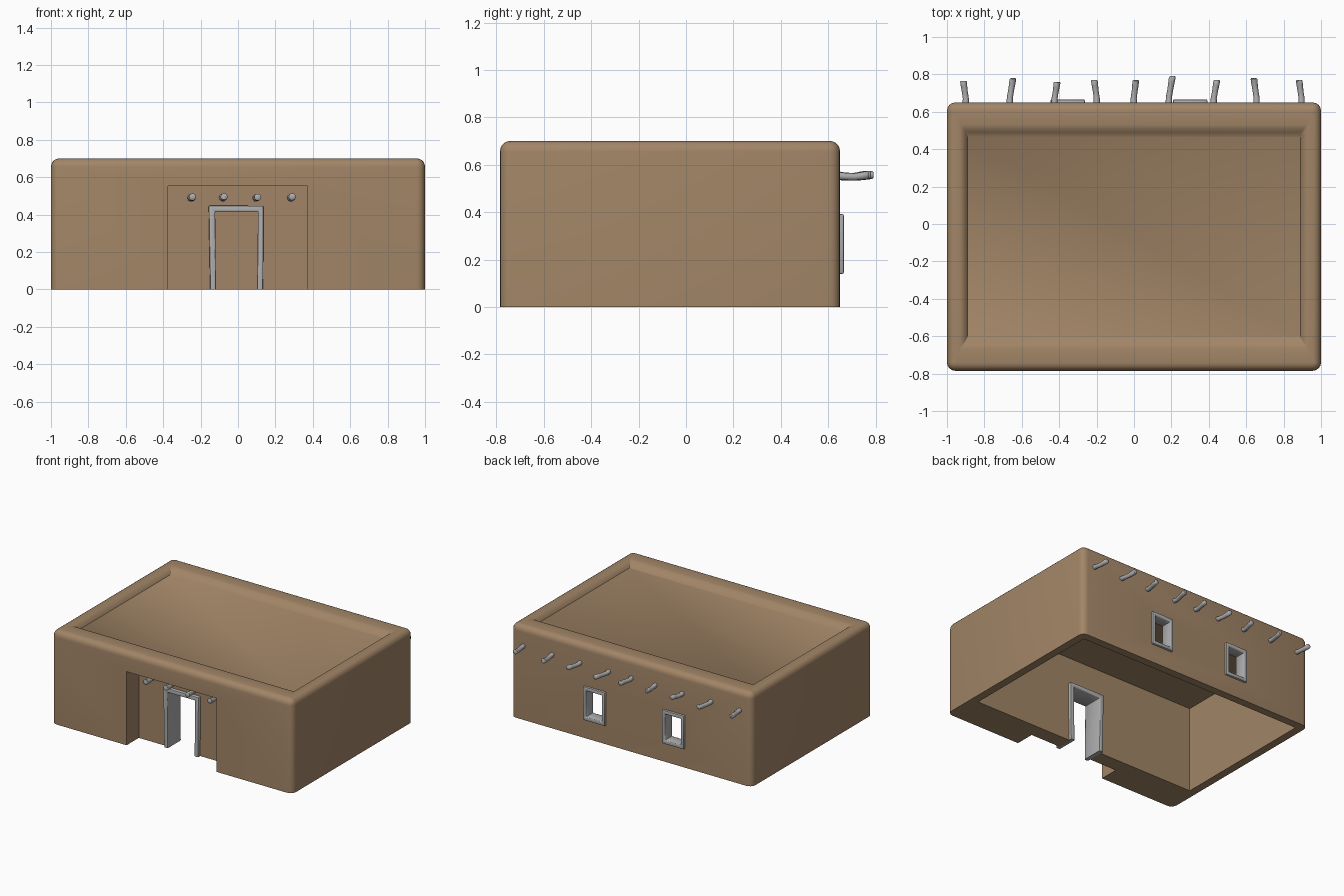
import bpy, bmesh, math, random
from mathutils import Vector

if "Cube" in bpy.data.objects:
    bpy.data.objects.remove(bpy.data.objects["Cube"])

random.seed(4)


def material(name, rgb):
    m = bpy.data.materials.new(name)
    m.diffuse_color = (*rgb, 1)
    m.use_nodes = True
    m.node_tree.nodes["Principled BSDF"].inputs["Base Color"].default_value = m.diffuse_color
    return m


ADOBE = material("adobe brown", (0.36, 0.235, 0.135))
GREY = material("weathered grey", (0.42, 0.42, 0.42))


def finish(bm, name, mat, angle=40):
    bmesh.ops.recalc_face_normals(bm, faces=bm.faces)
    me = bpy.data.meshes.new(name)
    bm.to_mesh(me)
    bm.free()
    ob = bpy.data.objects.new(name, me)
    bpy.context.collection.objects.link(ob)
    me.materials.append(mat)
    smooth(ob, angle)
    return ob


def select(ob):
    bpy.ops.object.select_all(action='DESELECT')
    ob.select_set(True)
    bpy.context.view_layer.objects.active = ob


def smooth(ob, angle):
    select(ob)
    bpy.ops.object.shade_smooth_by_angle(angle=math.radians(angle))


def loft(bm, rings):
    """Skin closed rings of points and cap both ends."""
    rings = [[bm.verts.new(p) for p in r] for r in rings]
    n = len(rings[0])
    for a, b in zip(rings, rings[1:]):
        for i in range(n):
            bm.faces.new((a[i], a[(i + 1) % n], b[(i + 1) % n], b[i]))
    bm.faces.new(rings[0])
    bm.faces.new(rings[-1])


def rounded_rect(x, y0, y1, z, r, steps=4):
    pts = []
    for k, (cx, cy) in enumerate([(x - r, y1 - r), (r - x, y1 - r), (r - x, y0 + r), (x - r, y0 + r)]):
        for s in range(steps + 1):
            a = math.pi / 2 * (k + s / steps)
            pts.append((cx + r * math.cos(a), cy + r * math.sin(a), z))
    return pts


def box_bm(x0, x1, y0, y1, z0, z1):
    bm = bmesh.new()
    loft(bm, [[(x0, y0, z), (x1, y0, z), (x1, y1, z), (x0, y1, z)] for z in (z0, z1)])
    return bm


def cut(ob, dims):
    c = finish(box_bm(*dims), "cutter", ADOBE)
    c.hide_render = True
    m = ob.modifiers.new("cut", 'BOOLEAN')
    m.operation, m.solver, m.object = 'DIFFERENCE', 'EXACT', c
    select(ob)
    bpy.ops.object.modifier_apply(modifier=m.name)
    bpy.data.objects.remove(c)


# Walls with rounded parapet and sunken roof
X, Y0, Y1, R = 1.0, -0.785, 0.65, 0.045
rings = [rounded_rect(X, Y0, Y1, 0, R)]
for s in range(6):
    a = math.pi / 2 * s / 5
    d = R * (1 - math.cos(a)) * 0.95
    rings.append(rounded_rect(X - d, Y0 + d, Y1 - d, 0.7 - R + R * math.sin(a), R - d))
for dx, dy, z in [(0.07, 0.12, 0.70), (0.085, 0.14, 0.695), (0.10, 0.16, 0.68), (0.11, 0.185, 0.663)]:
    rings.append(rounded_rect(X - dx, Y0 + dy, Y1 - dy, z, 0.004))
bm = bmesh.new()
loft(bm, rings)
walls = finish(bm, "adobe_walls", ADOBE)

WINDOWS = (-0.355, 0.3)
cut(walls, (-0.94, 0.94, -0.53, 0.59, -0.1, 0.645))          # room
cut(walls, (-0.375, 0.372, -1.0, -0.64, -0.1, 0.552))        # porch
cut(walls, (-0.135, 0.118, -0.8, -0.4, -0.1, 0.435))         # doorway
for x in WINDOWS:
    cut(walls, (x - 0.08, x + 0.08, 0.5, 0.8, 0.155, 0.375))
smooth(walls, 35)


def frame(name, outer, inner, y0, y1, closed):
    """Frame between two matching outlines in the xz plane."""
    bm = bmesh.new()
    n = len(outer)
    v = [[bm.verts.new((x, y, z)) for x, z in o] for y in (y0, y1) for o in (outer, inner)]
    fo, fi, bo, bi = v
    for i in range(n if closed else n - 1):
        j = (i + 1) % n
        for a, b in ((fo, fi), (fi, bi), (bi, bo), (bo, fo)):
            bm.faces.new((a[i], a[j], b[j], b[i]))
    if not closed:
        for i in (0, n - 1):
            bm.faces.new((fo[i], fi[i], bi[i], bo[i]))
    bmesh.ops.recalc_face_normals(bm, faces=bm.faces)
    edges = [e for e in bm.edges if e.calc_face_angle(0) > 0.5
             and not all(w.co.z < 0.001 for w in e.verts)]
    bmesh.ops.bevel(bm, geom=edges, offset=0.007, segments=2, profile=0.5, affect='EDGES')
    return finish(bm, name, GREY)


# Door frame, slightly crooked
frame("door_frame",
      [(-0.149, 0), (-0.157, 0.449), (0.137, 0.447), (0.134, 0)],
      [(-0.118, 0), (-0.122, 0.417), (0.107, 0.417), (0.102, 0)], -0.665, -0.505, False)


# Back window frames
def rect(x, w, z0, z1):
    return [(x - w, z0), (x - w, z1), (x + w, z1), (x + w, z0)]


for i, x in enumerate(WINDOWS):
    frame(f"window_frame_{i + 1}", rect(x, 0.092, 0.14, 0.392),
          rect(x, 0.065, 0.168, 0.364), 0.575, 0.666, True)


# Crooked round roof beams
def beam(name, x, z, ya, yb, r, lean):
    bm = bmesh.new()
    rings = []
    for t, bend, rr in [(0, 0, 1), (0.35, -0.003, 0.9), (0.6, 0.001, 0.88), (0.8, 0.004, 0.95), (0.97, 0.006, 1), (1, 0.006, 0.75)]:
        cx = x + lean * t + bend * (1 if lean > 0 else -1)
        cz = z - 0.008 * math.sin(math.pi * t) + random.uniform(-0.002, 0.002)
        rings.append([(cx + r * rr * math.cos(a), ya + (yb - ya) * t, cz + r * rr * math.sin(a))
                      for a in (math.tau * k / 10 for k in range(10))])
    loft(bm, rings)
    finish(bm, name, GREY, 50)


BACK = [(-0.90, 0.765, -0.006), (-0.665, 0.78, 0.012), (-0.425, 0.76, 0.008),
        (-0.20, 0.77, -0.006), (0, 0.77, 0.004), (0.185, 0.79, 0.014),
        (0.425, 0.77, 0.012), (0.655, 0.78, -0.008), (0.895, 0.77, -0.006)]
for i, (x, tip, lean) in enumerate(BACK):
    beam(f"back_beam_{i + 1}", x, 0.557, 0.62, tip, 0.018, lean)
for i, x in enumerate((-0.25, -0.082, 0.098, 0.282)):
    beam(f"porch_beam_{i + 1}", x, 0.495, -0.62, -0.755, 0.019, 0.002)
